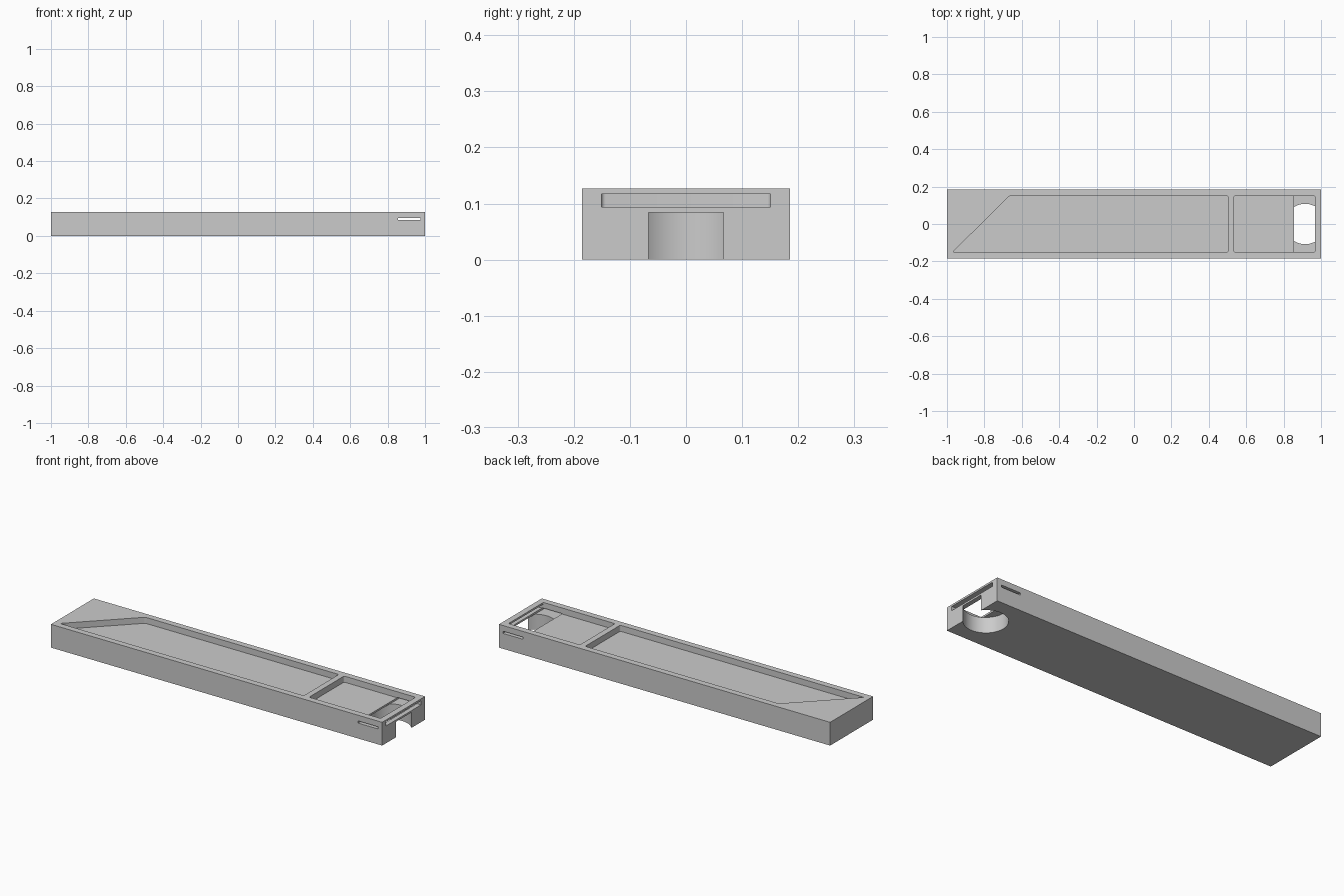
import bpy
import bmesh
from mathutils import Vector

cube = bpy.data.objects.get("Cube")
if cube:
    bpy.data.objects.remove(cube, do_unlink=True)

grey = bpy.data.materials.new("plain_grey")
grey.use_nodes = True
grey.diffuse_color = (0.6, 0.6, 0.6, 1)
grey.node_tree.nodes["Principled BSDF"].inputs["Base Color"].default_value = (0.6, 0.6, 0.6, 1)


def finish(name, bm):
    bmesh.ops.recalc_face_normals(bm, faces=bm.faces)
    mesh = bpy.data.meshes.new(name)
    bm.to_mesh(mesh)
    bm.free()
    mesh.materials.append(grey)
    obj = bpy.data.objects.new(name, mesh)
    bpy.context.collection.objects.link(obj)
    return obj


def prism(name, outline, z0, z1, radius=0):
    """Extrude an outline upward, optionally rounding its corners."""
    bm = bmesh.new()
    bm.faces.new([bm.verts.new((x, y, z0)) for x, y in outline])
    if radius:
        bmesh.ops.bevel(bm, geom=bm.verts[:] + bm.edges[:], offset=radius,
                        segments=4, profile=0.5, affect='VERTICES')
    out = bmesh.ops.extrude_face_region(bm, geom=bm.faces[:])
    top = [v for v in out["geom"] if isinstance(v, bmesh.types.BMVert)]
    bmesh.ops.translate(bm, verts=top, vec=Vector((0, 0, z1 - z0)))
    return finish(name, bm)


def box(name, x0, x1, half_y, z0, z1, radius=0):
    outline = [(x0, -half_y), (x1, -half_y), (x1, half_y), (x0, half_y)]
    return prism(name, outline, z0, z1, radius)


TOP, FLOOR, LEDGE = 0.127, 0.094, 0.084

# Solid tray block
tray = box("tray_body", -1, 1, 0.185, 0, TOP)

# Long recess with one slanted end, and the short recess beside it
long_outline = [(-0.97, -0.151), (0.503, -0.151), (0.503, 0.151), (-0.665, 0.151)]
cutters = [
    prism("long_recess", long_outline, FLOOR, 0.2, 0.008),
    box("short_recess", 0.535, 0.967, 0.151, FLOOR, 0.2, 0.008),
    # Wide slot through the end wall
    box("end_slot", 0.94, 1.1, 0.1505, FLOOR + 0.0002, 0.117),
    # Narrow slot running across through both side walls
    box("cross_slot", 0.855, 0.975, 0.3, LEDGE, 0.096),
]

# Round thumb hole from below, breaking out of the end
bm = bmesh.new()
bmesh.ops.create_cone(bm, cap_ends=True, segments=96, radius1=0.108,
                      radius2=0.108, depth=0.2)
bmesh.ops.translate(bm, verts=bm.verts, vec=Vector((0.915, 0, LEDGE - 0.0997)))
cutters.append(finish("thumb_hole", bm))

bpy.ops.object.select_all(action='DESELECT')
bpy.context.view_layer.objects.active = tray
tray.select_set(True)
for cutter in cutters:
    cutter.hide_render = True
    mod = tray.modifiers.new(cutter.name, 'BOOLEAN')
    mod.operation = 'DIFFERENCE'
    mod.solver = 'EXACT'
    mod.object = cutter
    bpy.ops.object.modifier_apply(modifier=mod.name)
for cutter in cutters:
    bpy.data.objects.remove(cutter, do_unlink=True)

bpy.ops.object.shade_smooth_by_angle(angle=0.5)
